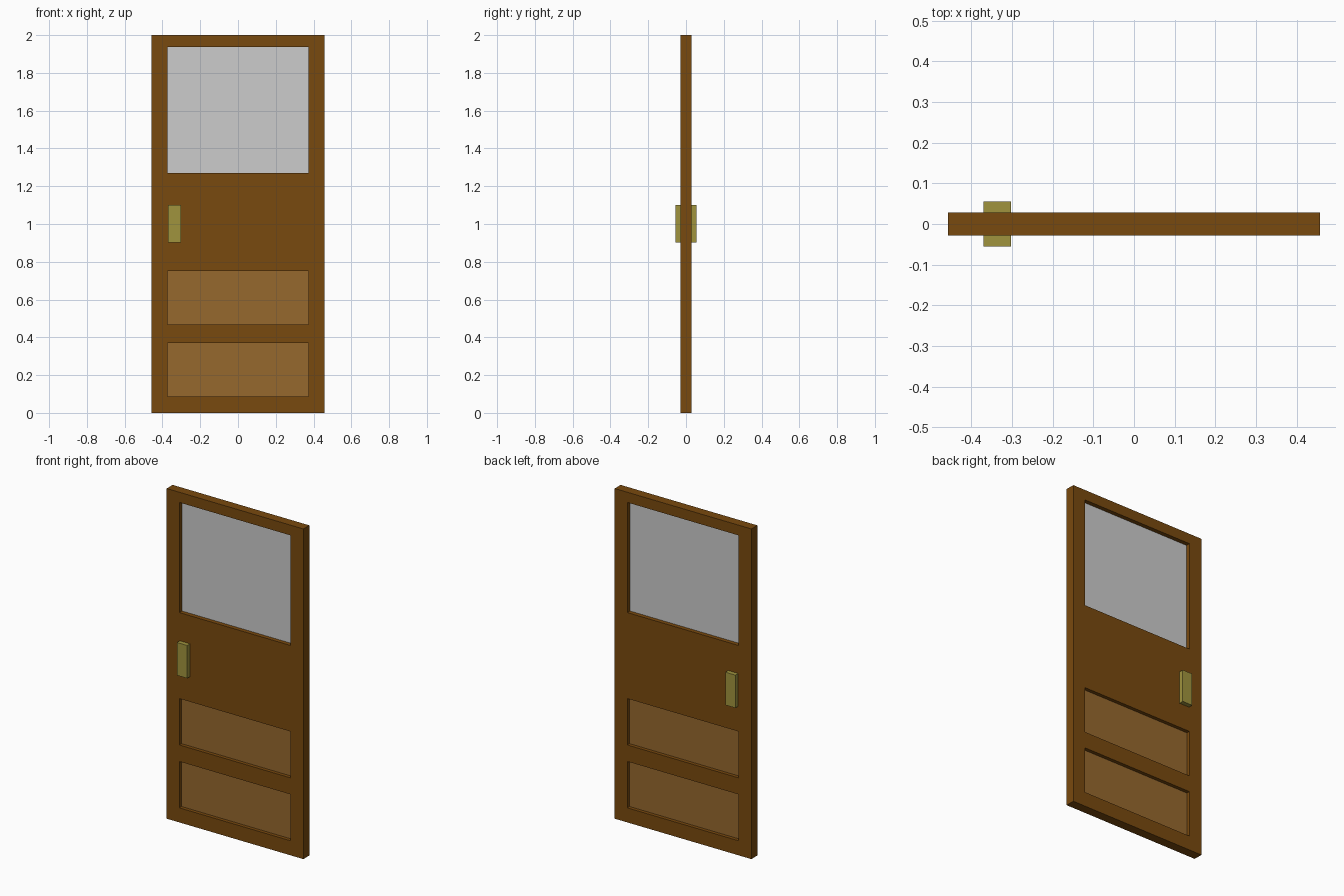
import bpy, bmesh
from mathutils import Vector

if "Cube" in bpy.data.objects:
    bpy.data.objects.remove(bpy.data.objects["Cube"])

def material(name, rgb):
    m = bpy.data.materials.new(name)
    m.diffuse_color = (*rgb, 1)
    m.use_nodes = True
    m.node_tree.nodes["Principled BSDF"].inputs["Base Color"].default_value = m.diffuse_color
    return m

WOOD = material("dark_wood", (0.191, 0.067, 0.0044))
PANEL = material("light_wood", (0.305, 0.138, 0.027))
GLASS = material("frosted_glass", (0.604, 0.604, 0.604))
BRASS = material("brass", (0.352, 0.296, 0.048))

def make_object(name, bm, mat):
    bmesh.ops.recalc_face_normals(bm, faces=bm.faces)
    me = bpy.data.meshes.new(name)
    bm.to_mesh(me)
    bm.free()
    me.materials.append(mat)
    ob = bpy.data.objects.new(name, me)
    bpy.context.collection.objects.link(ob)
    return ob

def box(name, x, y, z, mat):
    bm = bmesh.new()
    bmesh.ops.create_cube(bm, size=1)
    for v in bm.verts:
        v.co = Vector(r[0] + (c + 0.5) * (r[1] - r[0]) for r, c in zip((x, y, z), v.co))
    return make_object(name, bm, mat)

HALF_W, HALF_T, OPEN = 0.458, 0.0285, 0.373
LOWER, UPPER, WINDOW = (0.088, 0.369), (0.469, 0.75), (1.271, 1.938)

# door leaf: a grid of front faces with three openings, extruded to full thickness
xs = [-HALF_W, -OPEN, OPEN, HALF_W]
zs = [0, *LOWER, *UPPER, *WINDOW, 2]
bm = bmesh.new()
grid = [[bm.verts.new((x, -HALF_T, z)) for x in xs] for z in zs]
for j in range(len(zs) - 1):
    for i in range(3):
        if i == 1 and j % 2 == 1:
            continue
        bm.faces.new((grid[j][i], grid[j][i + 1], grid[j + 1][i + 1], grid[j + 1][i]))
ext = bmesh.ops.extrude_face_region(bm, geom=bm.faces[:], use_keep_orig=True)
for v in ext["geom"]:
    if isinstance(v, bmesh.types.BMVert):
        v.co.y = HALF_T
make_object("door_frame", bm, WOOD)

# recessed infills
box("lower_panel", (-OPEN, OPEN), (-0.007, 0.007), LOWER, PANEL)
box("upper_panel", (-OPEN, OPEN), (-0.007, 0.007), UPPER, PANEL)
box("window_pane", (-OPEN, OPEN), (-0.003, 0.003), WINDOW, GLASS)

# handle plates on both sides
for side, y in (("front", (-0.0555, -HALF_T)), ("back", (HALF_T, 0.0555))):
    box(side + "_handle", (-0.37, -0.302), y, (0.902, 1.101), BRASS)
